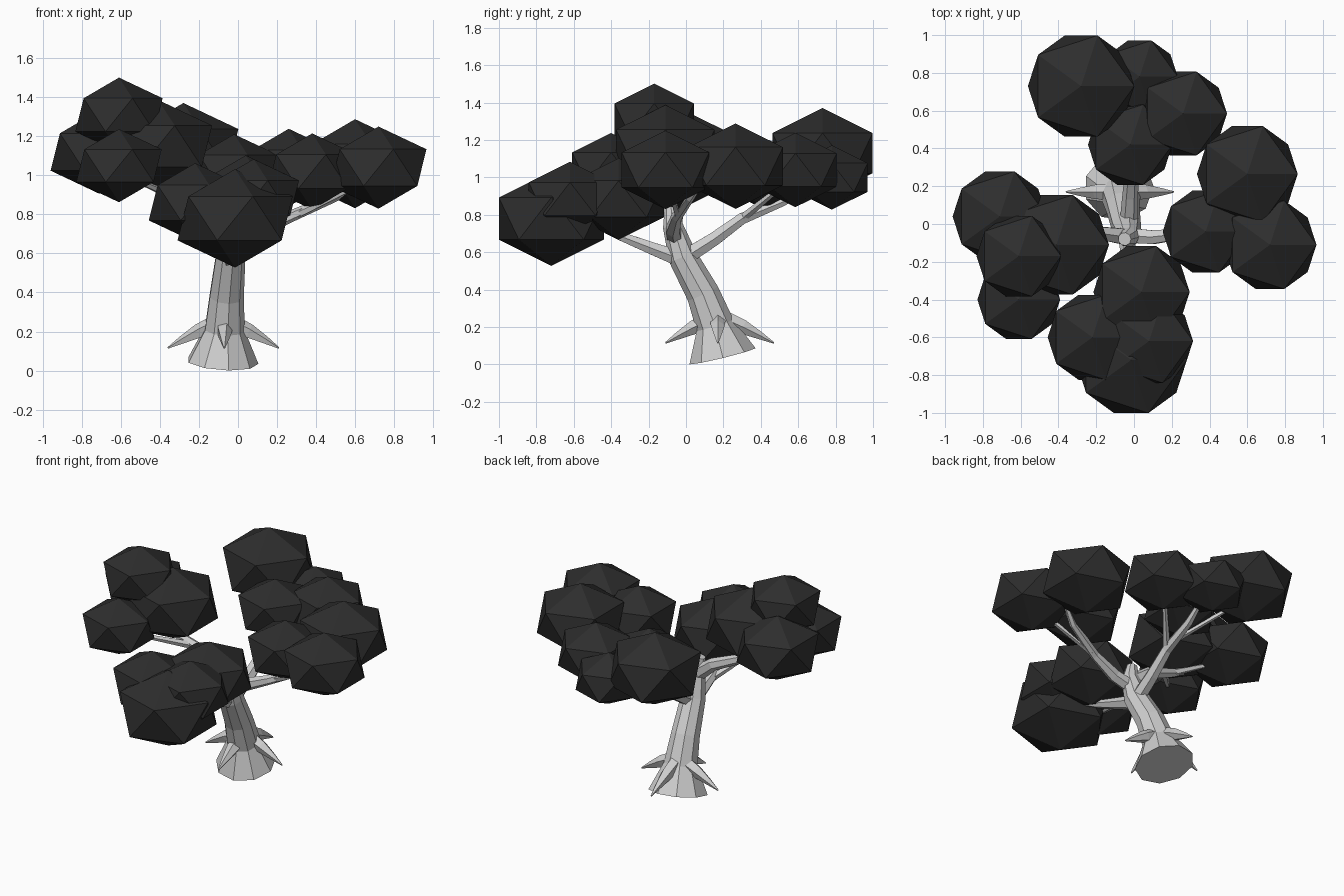
import bpy, bmesh
from math import cos, sin, pi
from mathutils import Vector

cube = bpy.data.objects.get("Cube")
if cube:
    bpy.data.objects.remove(cube, do_unlink=True)


def material(name, value):
    m = bpy.data.materials.new(name)
    m.use_nodes = True
    color = (value, value, value, 1)
    m.diffuse_color = color
    m.node_tree.nodes["Principled BSDF"].inputs["Base Color"].default_value = color
    return m


bark = material("pale bark", 0.62)
leaf = material("dark leaves", 0.026)


def finish(name, bm, mat):
    bmesh.ops.recalc_face_normals(bm, faces=bm.faces)
    mesh = bpy.data.meshes.new(name)
    bm.to_mesh(mesh)
    bm.free()
    mesh.materials.append(mat)
    obj = bpy.data.objects.new(name, mesh)
    bpy.context.scene.collection.objects.link(obj)
    return obj


def limb(name, path, sides):
    """Faceted tapering tube through (x, y, z, radius) points."""
    bm = bmesh.new()
    pts = [Vector(p[:3]) for p in path]
    side = None
    rings = []
    for i, p in enumerate(path):
        tangent = (pts[min(i + 1, len(pts) - 1)] - pts[max(i - 1, 0)]).normalized()
        if side is None:
            side = Vector((1, 0, 0)) if abs(tangent.x) < 0.7 else Vector((0, 0, 1))
        side = (side - tangent * side.dot(tangent)).normalized()
        other = tangent.cross(side)
        rings.append([bm.verts.new(pts[i] + p[3] * (side * cos(a) + other * sin(a)))
                      for a in (2 * pi * k / sides for k in range(sides))])
    for lower, upper in zip(rings, rings[1:]):
        for k in range(sides):
            n = (k + 1) % sides
            bm.faces.new((lower[k], lower[n], upper[n], upper[k]))
    bm.faces.new(rings[0])
    bm.faces.new(rings[-1])
    return finish(name, bm, bark)


# Leaning trunk with a flared foot
limb("trunk", [(-0.08, 0.195, 0.045, 0.185), (-0.07, 0.155, 0.21, 0.105),
               (-0.06, 0.09, 0.38, 0.09), (-0.04, -0.02, 0.58, 0.078),
               (-0.03, -0.07, 0.74, 0.055), (-0.05, -0.08, 0.84, 0.035)], 9)

# Pointed roots around the foot
for name, dx, dy in (("root_left", 0.28, 0.0), ("root_right", -0.29, 0.0),
                     ("root_front", 0.0, -0.28), ("root_back", 0.0, 0.3)):
    steps = ((0.15, 0.24, 0.045), (0.45, 0.2, 0.04), (0.75, 0.155, 0.022), (1, 0.115, 0.004))
    limb(name, [(-0.07 + dx * t, 0.17 + dy * t, z, r) for t, z, r in steps], 5)

# Main branches, each with twigs running into the leaf clumps
limb("back_branch", [(-0.03, -0.04, 0.55, 0.05), (-0.02, 0.15, 0.67, 0.042),
                     (-0.01, 0.3, 0.78, 0.035), (0.0, 0.52, 0.87, 0.026),
                     (0.03, 0.72, 0.98, 0.012)], 6)
limb("front_branch", [(-0.04, -0.02, 0.56, 0.05), (-0.03, -0.18, 0.62, 0.038),
                      (-0.02, -0.36, 0.69, 0.026), (0.03, -0.6, 0.8, 0.012)], 6)
limb("left_branch", [(-0.03, -0.06, 0.68, 0.045), (0.1, -0.07, 0.72, 0.042),
                     (0.27, -0.05, 0.79, 0.03), (0.5, 0.02, 0.89, 0.024),
                     (0.65, 0.1, 1.0, 0.012)], 6)
limb("right_branch", [(-0.03, -0.07, 0.72, 0.05), (-0.17, -0.05, 0.83, 0.04),
                      (-0.36, -0.07, 0.91, 0.03), (-0.6, -0.12, 1.05, 0.014)], 6)
for name, start, end in (
        ("back_twig_left", (-0.01, 0.3, 0.78), (0.24, 0.57, 1.0)),
        ("back_twig_right", (-0.01, 0.4, 0.82), (-0.25, 0.7, 1.02)),
        ("front_twig", (-0.03, -0.22, 0.63), (-0.2, -0.55, 0.78)),
        ("left_twig", (0.3, -0.04, 0.8), (0.68, -0.1, 0.98)),
        ("right_twig_front", (-0.3, -0.07, 0.88), (-0.58, -0.36, 1.0)),
        ("right_twig_back", (-0.36, -0.07, 0.91), (-0.66, 0.03, 1.05))):
    limb(name, [(*start, 0.024), (*end, 0.01)], 5)

# Flattened leaf clumps: x, y, z, radius
clumps = {
    "front": [(-0.015, -0.72, 0.78, 0.33), (0.04, -0.36, 0.885, 0.285),
              (-0.22, -0.6, 0.86, 0.265), (0.08, -0.62, 0.885, 0.26)],
    "right": [(-0.61, -0.17, 1.31, 0.25), (-0.71, 0.04, 1.12, 0.28),
              (-0.41, -0.11, 1.15, 0.31), (-0.61, -0.4, 1.05, 0.245)],
    "left": [(0.72, -0.11, 1.04, 0.275), (0.6, 0.265, 1.06, 0.298),
             (0.38, -0.04, 1.02, 0.255)],
    "back": [(-0.28, 0.73, 1.13, 0.315), (0.26, 0.585, 1.04, 0.26),
             (0.03, 0.78, 1.0, 0.225), (-0.02, 0.42, 1.02, 0.25)],
}
for group, spots in clumps.items():
    for i, (x, y, z, r) in enumerate(spots):
        bm = bmesh.new()
        bmesh.ops.create_icosphere(bm, subdivisions=1, radius=r)
        bmesh.ops.scale(bm, vec=(1, 1, 0.765), verts=bm.verts)
        obj = finish(f"{group}_leaf_clump_{i + 1}", bm, leaf)
        obj.location = (x, y, z)
